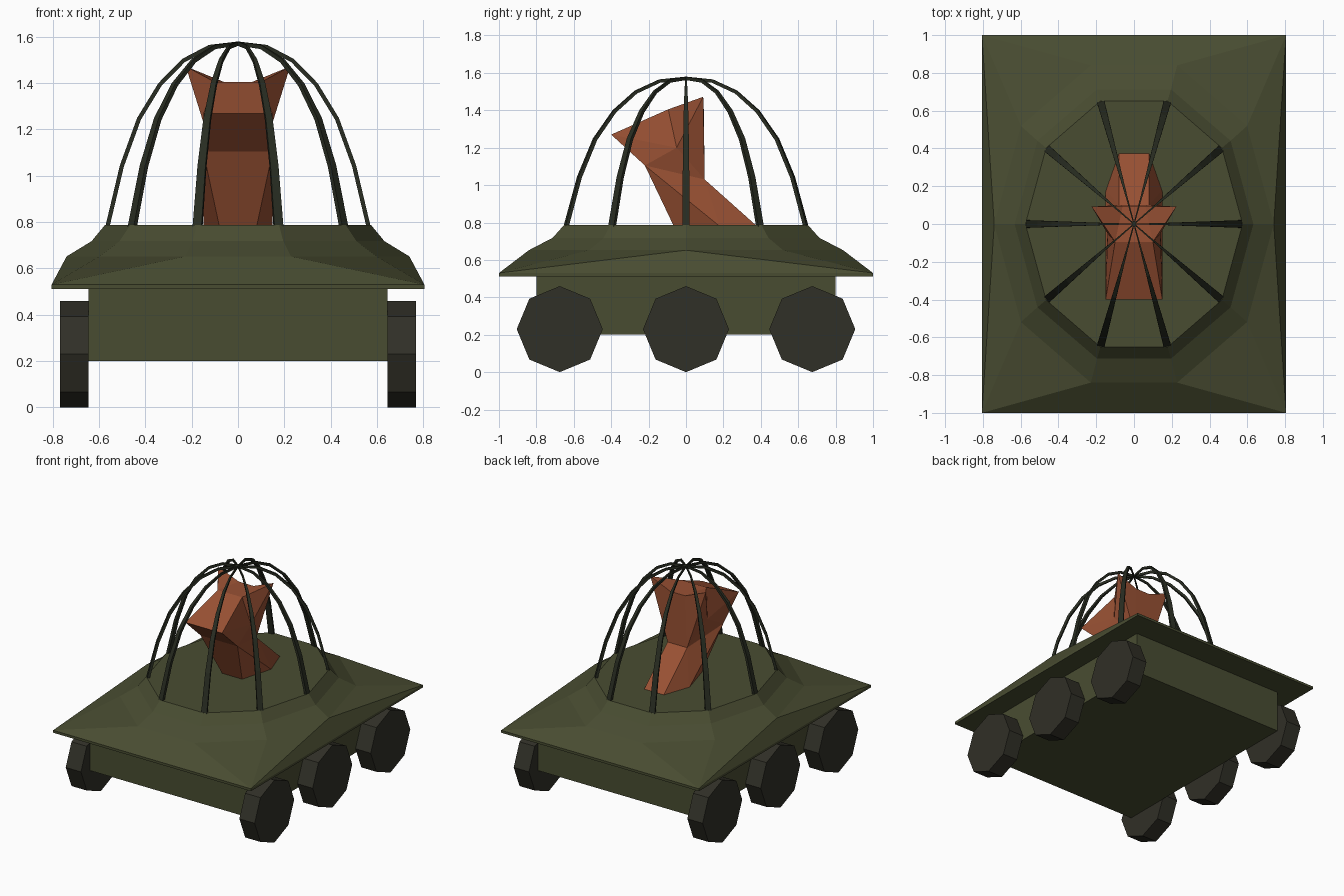
import bpy, bmesh, math
from mathutils import Vector, Matrix

if "Cube" in bpy.data.objects:
    bpy.data.objects.remove(bpy.data.objects["Cube"])


def material(name, rgb):
    m = bpy.data.materials.new(name)
    m.diffuse_color = (*rgb, 1)
    m.use_nodes = True
    m.node_tree.nodes["Principled BSDF"].inputs["Base Color"].default_value = m.diffuse_color
    return m


GREEN = material("olive green", (0.066, 0.073, 0.031))
BROWN = material("rust brown", (0.32, 0.083, 0.034))
RUBBER = material("dark rubber", (0.030, 0.029, 0.020))
CAGE = material("dark cage metal", (0.021, 0.025, 0.015))


def finish(bm, name, mat):
    bmesh.ops.recalc_face_normals(bm, faces=bm.faces)
    me = bpy.data.meshes.new(name)
    bm.to_mesh(me)
    bm.free()
    me.materials.append(mat)
    ob = bpy.data.objects.new(name, me)
    bpy.context.collection.objects.link(ob)
    return ob


# Lower hull box
bm = bmesh.new()
bmesh.ops.create_cube(bm, size=1)
bmesh.ops.transform(bm, matrix=Matrix.Translation((0, 0, 0.357)) @ Matrix.Diagonal((1.29, 1.6, 0.314, 1)), verts=bm.verts)
finish(bm, "hull", GREEN)

# Deck: rectangular rim rising to a ten-sided platform
N = 10
bm = bmesh.new()
corners = [(1, 1), (-1, 1), (-1, -1), (1, -1)]
low = [bm.verts.new((sx * 0.805, sy, 0.512)) for sx, sy in corners]
rim = [bm.verts.new((sx * 0.805, sy, 0.53)) for sx, sy in corners]
rings = []
for rx, ry, z in [(0.74, 0.883, 0.652), (0.632, 0.75, 0.718), (0.575, 0.685, 0.787)]:
    rings.append([bm.verts.new((rx * math.cos(math.tau * i / N), ry * math.sin(math.tau * i / N), z)) for i in range(N)])
bm.faces.new(low)
bm.faces.new(rings[-1])
for i in range(4):
    j = (i + 1) % 4
    bm.faces.new((low[i], low[j], rim[j], rim[i]))
for a, b in zip(rings, rings[1:]):
    for i in range(N):
        j = (i + 1) % N
        bm.faces.new((a[i], a[j], b[j], b[i]))
r = rings[0]
for c, start in zip(rim, (0, 3, 5, 8)):  # corner fans
    for i in (start, start + 1):
        bm.faces.new((c, r[i % N], r[(i + 1) % N]))
bm.faces.new((rim[0], rim[1], r[3], r[2]))
bm.faces.new((rim[2], rim[3], r[8], r[7]))
bm.faces.new((rim[1], rim[2], r[5]))
bm.faces.new((rim[3], rim[0], r[0]))
finish(bm, "deck", GREEN)

# Domed cage: ten tapering ribs
profile = [(1, 0.78), (0.89, 1.045), (0.76, 1.25), (0.60, 1.40), (0.42, 1.505), (0.22, 1.565), (0, 1.58)]
bm = bmesh.new()
for k in range(N):
    a = math.tau * k / N
    base = Vector((0.573 * math.cos(a), 0.683 * math.sin(a), 0))
    out = base.normalized()
    side = Vector((-out.y, out.x, 0))
    pts = [base * f + Vector((0, 0, z)) for f, z in profile]
    sections = []
    for i, p in enumerate(pts):
        t = (pts[min(i + 1, len(pts) - 1)] - pts[max(i - 1, 0)]).normalized()
        inward = t.cross(side).normalized()
        if inward.dot(out) + inward.z > 0:
            inward.negate()
        w = side * max(0.020 * profile[i][0], 0.003)
        d = inward * 0.018
        sections.append([bm.verts.new(q) for q in (p - w, p + w, p + w + d, p - w + d)])
    for s, u in zip(sections, sections[1:]):
        for i in range(4):
            j = (i + 1) % 4
            bm.faces.new((s[i], s[j], u[j], u[i]))
    bm.faces.new(sections[0])
    bm.faces.new(sections[-1])
finish(bm, "cage", CAGE)

# Animal-like head on a slanted neck, right half mirrored to the left
P = {
    "base_front": (0.08, -0.065, 0.78), "base_side": (0.15, 0.18, 0.78), "base_back": (0.08, 0.38, 0.78),
    "chin": (0.15, -0.22, 1.105), "nose": (0.15, -0.40, 1.27), "brow": (0.10, -0.095, 1.405),
    "crown": (0.06, 0.095, 1.405), "ear": (0.225, 0.092, 1.472), "cheek": (0.14, -0.05, 1.20),
    "nape": (0.08, 0.10, 1.03),
}
bm = bmesh.new()
R = {n: bm.verts.new(p) for n, p in P.items()}
L = {n: bm.verts.new((-x, y, z)) for n, (x, y, z) in P.items()}
half = ["base_front base_side chin", "chin base_side nape", "base_side base_back nape",
        "chin nape cheek", "nose chin cheek", "nose cheek brow", "brow cheek ear",
        "cheek nape ear", "ear nape crown", "brow ear crown"]
for names in half:
    for V in (R, L):
        bm.faces.new([V[n] for n in names.split()])
loop = ["base_front", "chin", "nose", "brow", "crown", "nape", "base_back"]
for a, b in zip(loop, loop[1:]):
    bm.faces.new((R[a], R[b], L[b], L[a]))
bm.faces.new([V[n] for V, n in ((R, "base_front"), (R, "base_side"), (R, "base_back"),
                                (L, "base_back"), (L, "base_side"), (L, "base_front"))])
finish(bm, "animal_head", BROWN)

# Six eight-sided wheels
for sx, label in ((1, "right"), (-1, "left")):
    for y, place in ((-0.675, "front"), (0, "middle"), (0.675, "rear")):
        bm = bmesh.new()
        bmesh.ops.create_cone(bm, cap_ends=True, segments=8, radius1=0.23, radius2=0.23, depth=0.124)
        bmesh.ops.transform(bm, matrix=Matrix.Translation((sx * 0.707, y, 0.23)) @ Matrix.Rotation(math.pi / 2, 4, "Y"), verts=bm.verts)
        finish(bm, f"{place}_{label}_wheel", RUBBER)
